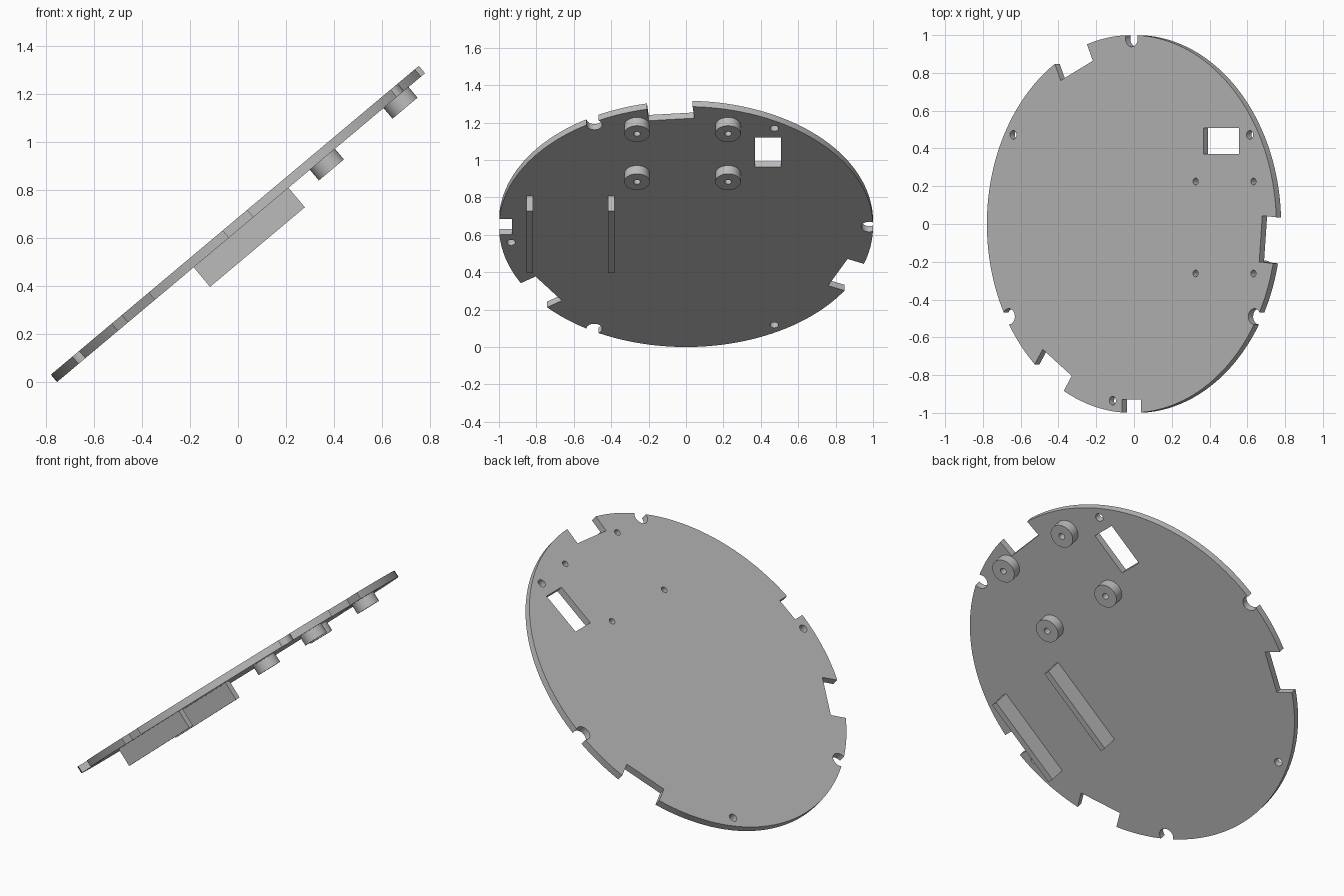
import bpy, bmesh
from math import radians, cos, sin
from mathutils import Matrix, Vector

if "Cube" in bpy.data.objects:
    bpy.data.objects.remove(bpy.data.objects["Cube"], do_unlink=True)

TILT, LIFT, HALF = radians(40), 0.658, 0.02

grey = bpy.data.materials.new("plain grey")
grey.use_nodes = True
grey.diffuse_color = (0.5, 0.5, 0.5, 1)
grey.node_tree.nodes["Principled BSDF"].inputs["Base Color"].default_value = (0.5, 0.5, 0.5, 1)


def cylinder(bm, x, y, radius, low, high, sides=32):
    place = Matrix.Translation((x, y, (low + high) / 2))
    bmesh.ops.create_cone(bm, cap_ends=True, segments=sides, radius1=radius,
                          radius2=radius, depth=high - low, matrix=place)


def box(bm, x, y, size_x, size_y, low, high, turn=0):
    place = (Matrix.Translation((x, y, (low + high) / 2)) @ Matrix.Rotation(turn, 4, 'Z')
             @ Matrix.Diagonal((size_x, size_y, high - low, 1)))
    bmesh.ops.create_cube(bm, size=1, matrix=place)


def finish(name, bm):
    mesh = bpy.data.meshes.new(name)
    bm.to_mesh(mesh)
    bm.free()
    mesh.materials.append(grey)
    obj = bpy.data.objects.new(name, mesh)
    bpy.context.collection.objects.link(obj)
    return obj


def polar(radius, degrees):
    return radius * cos(radians(degrees)), radius * sin(radians(degrees))


post_spots = [(x, y) for x in (0.442, 0.842) for y in (-0.262, 0.225)]

# Cutter holding every hole and notch
bm = bmesh.new()
for angle in (30, 150, 262):                      # small rim holes
    cylinder(bm, *polar(0.944, angle), 0.023, -0.3, 0.3, 24)
for angle in (90, 210, 330):                      # round rim notches
    cylinder(bm, *polar(0.98, angle), 0.042, -0.3, 0.3)
for angle in (-5, 115, 235):                      # wide rim notches
    box(bm, *polar(0.896 + 0.15, angle), 0.3, 0.245, -0.3, 0.3, radians(angle))
for x, y in post_spots:                           # screw holes
    cylinder(bm, x, y, 0.018, -0.3, 0.3, 24)
box(bm, 0.62, 0.439, 0.248, 0.139, -0.3, 0.3)     # window
box(bm, 0, -1.03, 0.132, 0.2, -0.3, 0.3)          # small square notch
cutter = finish("hole_cutter", bm)
cutter.hide_render = True

# Round plate
bm = bmesh.new()
cylinder(bm, 0, 0, 1, -HALF, HALF, 144)
plate = finish("round_plate", bm)
parts = [plate]

# Mounting posts below the plate
for i, (x, y) in enumerate(post_spots):
    bm = bmesh.new()
    cylinder(bm, x, y, 0.068, -0.078, -HALF, 40)
    parts.append(finish(f"mounting_post_{i + 1}", bm))

# Drill the plate and posts
for obj in parts:
    mod = obj.modifiers.new("holes", 'BOOLEAN')
    mod.operation, mod.solver, mod.object = 'DIFFERENCE', 'EXACT', cutter
bpy.context.view_layer.update()
graph = bpy.context.evaluated_depsgraph_get()
cut_meshes = [bpy.data.meshes.new_from_object(obj.evaluated_get(graph)) for obj in parts]
for obj, mesh in zip(parts, cut_meshes):
    obj.modifiers.clear()
    obj.data = mesh
bpy.data.objects.remove(cutter, do_unlink=True)

# Two rails below the plate
for name, y in (("outer_rail", -0.835), ("inner_rail", -0.399)):
    bm = bmesh.new()
    box(bm, 0, y, 0.515, 0.034, -0.126, -HALF)
    parts.append(finish(name, bm))

# Tilt everything and shade
bpy.ops.object.select_all(action='DESELECT')
for obj in parts:
    obj.rotation_euler = (0, -TILT, 0)
    obj.location = (0, 0, LIFT)
    obj.select_set(True)
bpy.context.view_layer.objects.active = plate
bpy.ops.object.shade_smooth_by_angle(angle=radians(30))
